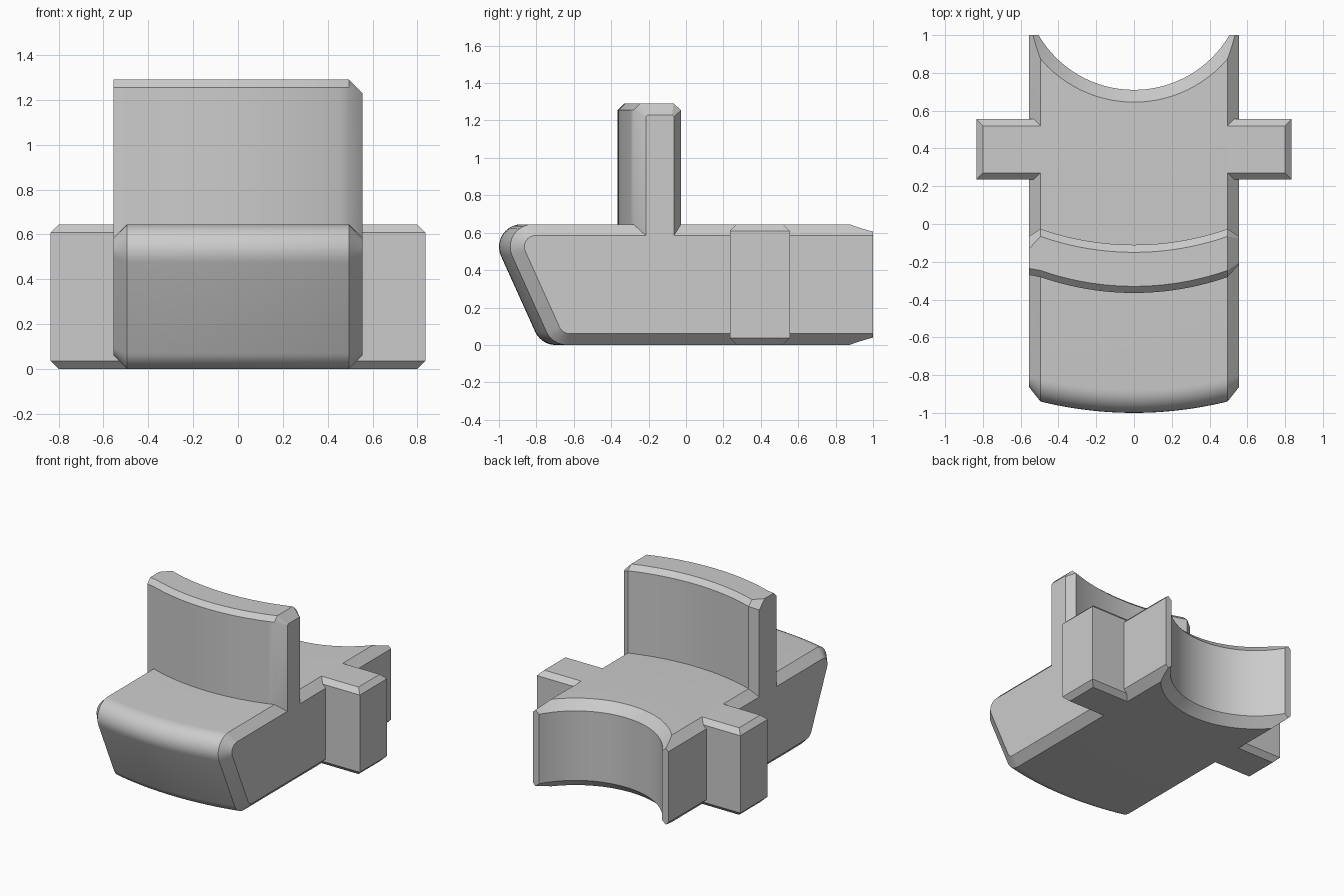
import bpy
import bmesh
from math import sin, cos, tan, atan, pi, sqrt

cube = bpy.data.objects.get("Cube")
if cube:
    bpy.data.objects.remove(cube, do_unlink=True)

grey = bpy.data.materials.new("plain_grey")
grey.use_nodes = True
colour = (0.6, 0.6, 0.6, 1)
grey.diffuse_color = colour
grey.node_tree.nodes["Principled BSDF"].inputs["Base Color"].default_value = colour


def loft(name, rings):
    """Skin equal-length closed rings and cap both ends."""
    bm = bmesh.new()
    rows = [[bm.verts.new(p) for p in ring] for ring in rings]
    n = len(rows[0])
    for a, b in zip(rows, rows[1:]):
        for i in range(n):
            j = (i + 1) % n
            bm.faces.new((a[i], a[j], b[j], b[i]))
    bm.faces.new(rows[0][::-1])
    bm.faces.new(rows[-1])
    bmesh.ops.remove_doubles(bm, verts=bm.verts, dist=0.0005)
    bmesh.ops.recalc_face_normals(bm, faces=bm.faces)
    mesh = bpy.data.meshes.new(name)
    bm.to_mesh(mesh)
    bm.free()
    obj = bpy.data.objects.new(name, mesh)
    bpy.context.collection.objects.link(obj)
    mesh.materials.append(grey)
    return obj


def finish(obj):
    bpy.ops.object.select_all(action='DESELECT')
    obj.select_set(True)
    bpy.context.view_layer.objects.active = obj
    for mod in list(obj.modifiers):
        bpy.ops.object.modifier_apply(modifier=mod.name)
    bpy.ops.object.shade_smooth_by_angle(angle=pi / 6)


def sag(x, radius):
    return radius - sqrt(radius * radius - x * x)


HALF, FLAT, TOP = 0.555, 0.495, 0.645
BEVEL = HALF - FLAT
STEPS = 24
spans = [FLAT * (2 * i / STEPS - 1) for i in range(STEPS + 1)]

# Base: slanted front with rounded edges, bowed in plan, bevelled sides
ROUND = 0.12
lean = atan(0.46)
top_y = -0.88
low_y = -0.774 + ROUND * tan((pi / 2 - lean) / 2)


def base_ring(x, inset):
    r = ROUND - inset
    ring = [(x, 1, inset), (x, 1, TOP - inset)]
    shift = sag(x, 2.07)
    arcs = ((top_y, TOP - ROUND, pi / 2, pi + lean),
            (low_y, ROUND, pi + lean, 1.5 * pi))
    for cy, cz, start, end in arcs:
        for i in range(11):
            a = start + (end - start) * i / 10
            ring.append((x, cy + shift + r * cos(a), cz + r * sin(a)))
    return ring


rings = [base_ring(x, 0) for x in spans]
base = loft("base", [base_ring(-HALF, BEVEL)] + rings + [base_ring(HALF, BEVEL)])

# Round rear recess with flared rims
R, FLARE = 0.585, 0.065
recess = loft("recess_cutter", [
    [(r * cos(2 * pi * i / 96), 1.295 + r * sin(2 * pi * i / 96), z) for i in range(96)]
    for r, z in ((R + 2 * FLARE, -FLARE), (R, FLARE),
                 (R, TOP - FLARE), (R + 2 * FLARE, TOP + FLARE))])
recess.hide_render = True
cut = base.modifiers.new("recess", 'BOOLEAN')
cut.operation = 'DIFFERENCE'
cut.solver = 'EXACT'
cut.object = recess
finish(base)
bpy.data.objects.remove(recess, do_unlink=True)

# Upright curved panel, with its two different ends
HIGH, RIM, FOOT = 1.29, 1.255, TOP - BEVEL


def panel_ring(x):
    s = sag(x, 1.5)
    f, b = s - 0.365, s - 0.11
    return [(x, f, FOOT), (x, f, RIM), (x, f + 0.035, HIGH),
            (x, b - 0.04, HIGH), (x, b, RIM), (x, b, FOOT)]


plain_end = [(-HALF, y, z) for y, z in (
    (-0.27, FOOT), (-0.27, RIM), (-0.235, HIGH),
    (-0.13, HIGH), (-0.065, 1.23), (-0.065, FOOT))]
bevel_end = [(HALF, y, z) for y, z in (
    (-0.215, FOOT), (-0.215, 1.22), (-0.205, 1.23),
    (-0.075, 1.23), (-0.065, 1.22), (-0.065, FOOT))]
finish(loft("upright_panel", [plain_end] + [panel_ring(x) for x in spans] + [bevel_end]))

# Side blocks, bevelled above and below
for side, name in ((1, "left_block"), (-1, "right_block")):
    rings = []
    for z, d in ((0, 0.036), (0.036, 0), (TOP - 0.036, 0), (TOP, 0.036)):
        rings.append([(side * x, y, z) for x, y in (
            (FLAT, 0.235 + d), (0.835 - d, 0.235 + d),
            (0.835 - d, 0.555 - d), (FLAT, 0.555 - d))])
    finish(loft(name, rings))
